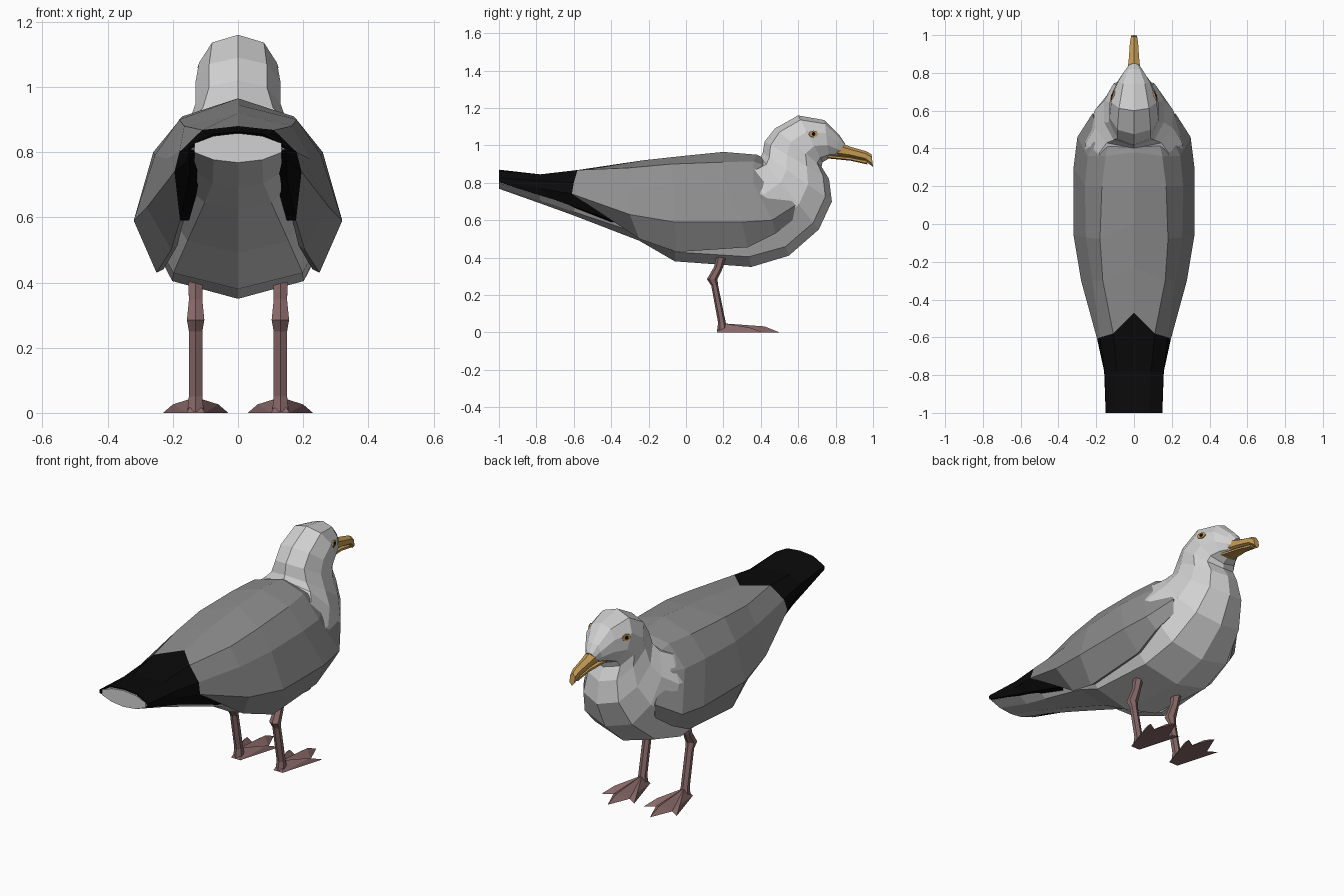
import bpy, bmesh, math
from mathutils import Vector
from mathutils.bvhtree import BVHTree

if "Cube" in bpy.data.objects:
    bpy.data.objects.remove(bpy.data.objects["Cube"])


def material(name, rgb):
    m = bpy.data.materials.new(name)
    m.diffuse_color = (*rgb, 1)
    m.use_nodes = True
    m.node_tree.nodes["Principled BSDF"].inputs["Base Color"].default_value = m.diffuse_color
    return m


WHITE = material("white plumage", (0.64, 0.64, 0.64))
GREY = material("wing grey", (0.27, 0.27, 0.27))
BLACK = material("black feather", (0.003, 0.003, 0.003))
GOLD = material("beak gold", (0.56, 0.33, 0.09))
PINK = material("leg pink", (0.25, 0.14, 0.14))


def make(name, verts, faces, mat, closed=True):
    bm = bmesh.new()
    vs = [bm.verts.new(v) for v in verts]
    for f in faces:
        bm.faces.new([vs[i] for i in f])
    if closed:
        bmesh.ops.recalc_face_normals(bm, faces=bm.faces)
    else:
        # open shells must face up and out
        bm.normal_update()
        if sum(f.normal.z * f.calc_area() for f in bm.faces) < 0:
            bmesh.ops.reverse_faces(bm, faces=bm.faces)
    me = bpy.data.meshes.new(name)
    bm.to_mesh(me)
    bm.free()
    me.materials.append(mat)
    ob = bpy.data.objects.new(name, me)
    bpy.context.collection.objects.link(ob)
    return ob


def loft(name, rings, n, mat, x0=0.0):
    """Rings: top y, top z, bottom y, bottom z, half width, squareness."""
    verts, faces = [], []
    for ty, tz, by, bz, w, e in rings:
        for i in range(n):
            a = 2 * math.pi * i / n
            s, t = math.sin(a), (1 + math.cos(a)) / 2
            x = math.copysign(abs(s) ** e, s) * w if abs(s) > 1e-6 else 0
            verts.append((x0 + x, by + (ty - by) * t, bz + (tz - bz) * t))
    for r in range(len(rings) - 1):
        for i in range(n):
            j = (i + 1) % n
            faces.append((r * n + i, r * n + j, r * n + n + j, r * n + n + i))
    faces += [tuple(range(n)), tuple(range((len(rings) - 1) * n, len(rings) * n))]
    return make(name, verts, faces, mat)


def shell(name, rows, mat, thick):
    """Mirrored sheet; first row lies on the centre line."""
    full = [[(-x, y, z) for x, y, z in r] for r in rows[:0:-1]] + rows
    c = len(rows[0])
    verts = [p for r in full for p in r]
    faces = [(r * c + i, r * c + i + 1, r * c + c + i + 1, r * c + c + i)
             for r in range(len(full) - 1) for i in range(c - 1)]
    ob = make(name, verts, faces, mat, closed=False)
    mod = ob.modifiers.new("thickness", 'SOLIDIFY')
    mod.thickness, mod.offset = thick, -1
    return ob


def mirror(ob):
    ob.modifiers.new("mirror", 'MIRROR')


# Body, neck and head in one sweep from tail to face
body = loft("body", [
    (-1.0, .858, -1.0, .768, .142, 1.2),
    (-.78, .83, -.78, .69, .14, 1.1),
    (-.60, .83, -.60, .625, .165, .9),
    (-.25, .88, -.25, .49, .225, .7),
    (-.06, .90, -.06, .38, .28, .65),
    (.20, .92, .35, .35, .285, .65),
    (.36, .92, .55, .41, .265, .7),
    (.40, .935, .71, .55, .215, .75),
    (.41, .96, .78, .70, .165, .8),
    (.42, 1.02, .765, .82, .135, .8),
    (.475, 1.09, .725, .885, .135, .8),
    (.60, 1.16, .73, .91, .125, .85),
    (.74, 1.135, .765, .93, .09, .85),
    (.82, 1.055, .80, .942, .05, .9),
    (.85, 1.01, .82, .947, .03, 1)], 10, WHITE)

# Folded grey wings: centre, shoulder, upper side, widest line, lower edge
shell("folded_wings", [
    [(0, -.47, .88), (0, -.23, .92), (0, 0, .945), (0, .2, .965), (0, .38, .95), (0, .43, .925)],
    [(.11, -.58, .868), (.165, -.3, .88), (.18, -.08, .9), (.17, .2, .91), (.15, .36, .915),
     (.13, .45, .88)],
    [(.18, -.6, .80), (.22, -.3, .78), (.255, -.07, .79), (.26, .2, .80), (.245, .36, .80),
     (.19, .48, .81)],
    [(.195, -.61, .74), (.28, -.3, .63), (.32, -.06, .59), (.32, .3, .59), (.3, .46, .60),
     (.22, .585, .68)],
    [(.178, -.37, .59), (.205, -.25, .50), (.25, -.05, .43), (.25, .33, .455), (.25, .48, .53),
     (.21, .57, .60)]], GREY, .025)

# Black wing tips lying over the tail
shell("wing_tips", [
    [(0, -.47, .88), (0, -.78, .845), (0, -1, .87)],
    [(.11, -.58, .868), (.09, -.78, .845), (.08, -1, .862)],
    [(.18, -.6, .80), (.155, -.78, .81), (.148, -1, .825)],
    [(.195, -.61, .74), (.158, -.78, .77), (.15, -1, .812)],
    [(.178, -.37, .59), (.15, -.72, .715), (.147, -1, .803)],
    [(.15, -.40, .59), (.115, -.72, .715), (.11, -1, .805)]], BLACK, .006)

# Beak with a hooked upper part over a slim lower part
loft("upper_beak", [
    (.80, 1.025, .76, .945, .042, .9),
    (.88, .992, .87, .936, .031, .9),
    (.965, .968, .955, .918, .024, .8),
    (.992, .952, 1.0, .885, .017, .7)], 6, GOLD)
loft("lower_beak", [
    (.75, .952, .76, .930, .046, .8),
    (.87, .940, .88, .918, .026, .8),
    (.965, .922, .97, .898, .018, .8)], 6, GOLD)

# Eyes set flush on the head surface
bm = bmesh.new()
bm.from_mesh(body.data)
tree = BVHTree.FromBMesh(bm)
bm.free()
hit, normal, _, _ = tree.ray_cast(Vector((1, .68, 1.06)), Vector((-1, 0, 0)))
if normal.x < 0:
    normal = -normal
side = Vector((0, 0, 1)).cross(normal).normalized()
up = normal.cross(side)
for name, ry, rz, out, mat in (("eye", .026, .018, .006, GOLD), ("pupil", .010, .010, .009, BLACK)):
    verts = []
    for depth in (-.006, out):
        for i in range(8):
            a = math.pi * i / 4
            verts.append(hit + side * ry * math.cos(a) + up * rz * math.sin(a) + normal * depth)
    faces = [(i, (i + 1) % 8, 8 + (i + 1) % 8, 8 + i) for i in range(8)]
    faces += [tuple(range(8)), tuple(range(8, 16))]
    mirror(make(name, verts, faces, mat))

# Legs with a knobbly joint
LEG_X = .13
mirror(loft("leg", [
    (.165, .42, .22, .42, .026, .8),
    (.150, .35, .195, .34, .023, .8),
    (.112, .285, .168, .285, .030, .8),
    (.135, .25, .172, .25, .023, .8),
    (.172, .05, .212, .055, .023, .8),
    (.165, .005, .225, .005, .028, .8)], 6, PINK, LEG_X))

# Webbed feet: flat sole, raised toe ridges, scalloped webs
sole = [(-.028, .165), (-.10, .41), (-.05, .38), (0, .5), (.05, .38), (.10, .41), (.028, .165)]
verts = [(LEG_X + x, y, 0) for x, y in sole]
verts += [(LEG_X + x, y, z) for x, y, z in
          ((0, .20, .048), (-.07, .34, .026), (0, .42, .032), (.07, .34, .026))]
faces = [tuple(range(7)), (7, 6, 0)]
for k in range(3):
    a, tip, b, ridge = 2 * k, 2 * k + 1, 2 * k + 2, 8 + k
    faces += [(7, a, ridge), (7, ridge, b), (a, tip, ridge), (ridge, tip, b)]
mirror(make("webbed_foot", verts, faces, PINK))
